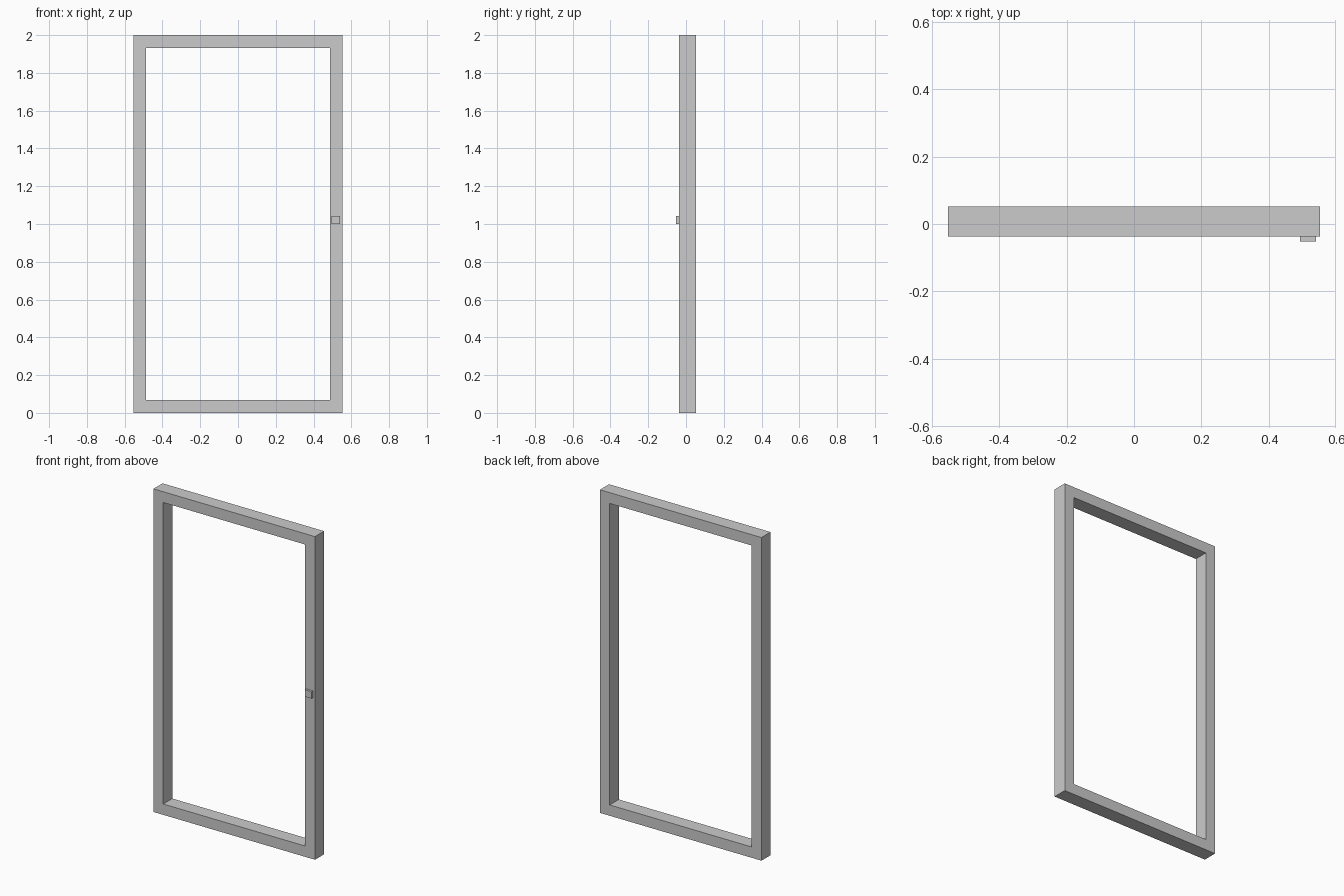
import bpy
import bmesh
from mathutils import Matrix, Vector

default = bpy.data.objects.get("Cube")
if default:
    bpy.data.objects.remove(default, do_unlink=True)

WIDTH, HEIGHT = 1.106, 2.0
FRONT_Y, BACK_Y = -0.037, 0.052
BORDER = 0.067

# Single grey finish
grey = bpy.data.materials.new("plain grey")
grey.use_nodes = True
grey.diffuse_color = (0.6, 0.6, 0.6, 1)
shader = next(n for n in grey.node_tree.nodes if n.type == 'BSDF_PRINCIPLED')
shader.inputs["Base Color"].default_value = grey.diffuse_color


def add_object(name, bm):
    bmesh.ops.recalc_face_normals(bm, faces=bm.faces)
    mesh = bpy.data.meshes.new(name)
    bm.to_mesh(mesh)
    bm.free()
    mesh.materials.append(grey)
    obj = bpy.data.objects.new(name, mesh)
    bpy.context.collection.objects.link(obj)
    return obj


def box(bm, low, high):
    low, high = Vector(low), Vector(high)
    matrix = Matrix.LocRotScale((low + high) / 2, None, high - low)
    return bmesh.ops.create_cube(bm, size=1, matrix=matrix)["verts"]


# Door frame: a slab whose front and back are inset and bridged through
bm = bmesh.new()
half = WIDTH / 2
box(bm, (-half, FRONT_Y, 0), (half, BACK_Y, HEIGHT))
bm.normal_update()
faces = [f for f in bm.faces if abs(f.normal.y) > 0.9]
for face in faces:
    bmesh.ops.inset_region(bm, faces=[face], thickness=BORDER, use_even_offset=True)
rims = [e for f in faces for e in f.edges]
bmesh.ops.delete(bm, geom=faces, context='FACES_ONLY')
bmesh.ops.bridge_loops(bm, edges=rims)
add_object("door_frame", bm)

# Small latch block on the front of the left stile
bm = bmesh.new()
box(bm, (0.494, -0.052, 1.0), (0.541, FRONT_Y, 1.042))
add_object("latch_block", bm)
